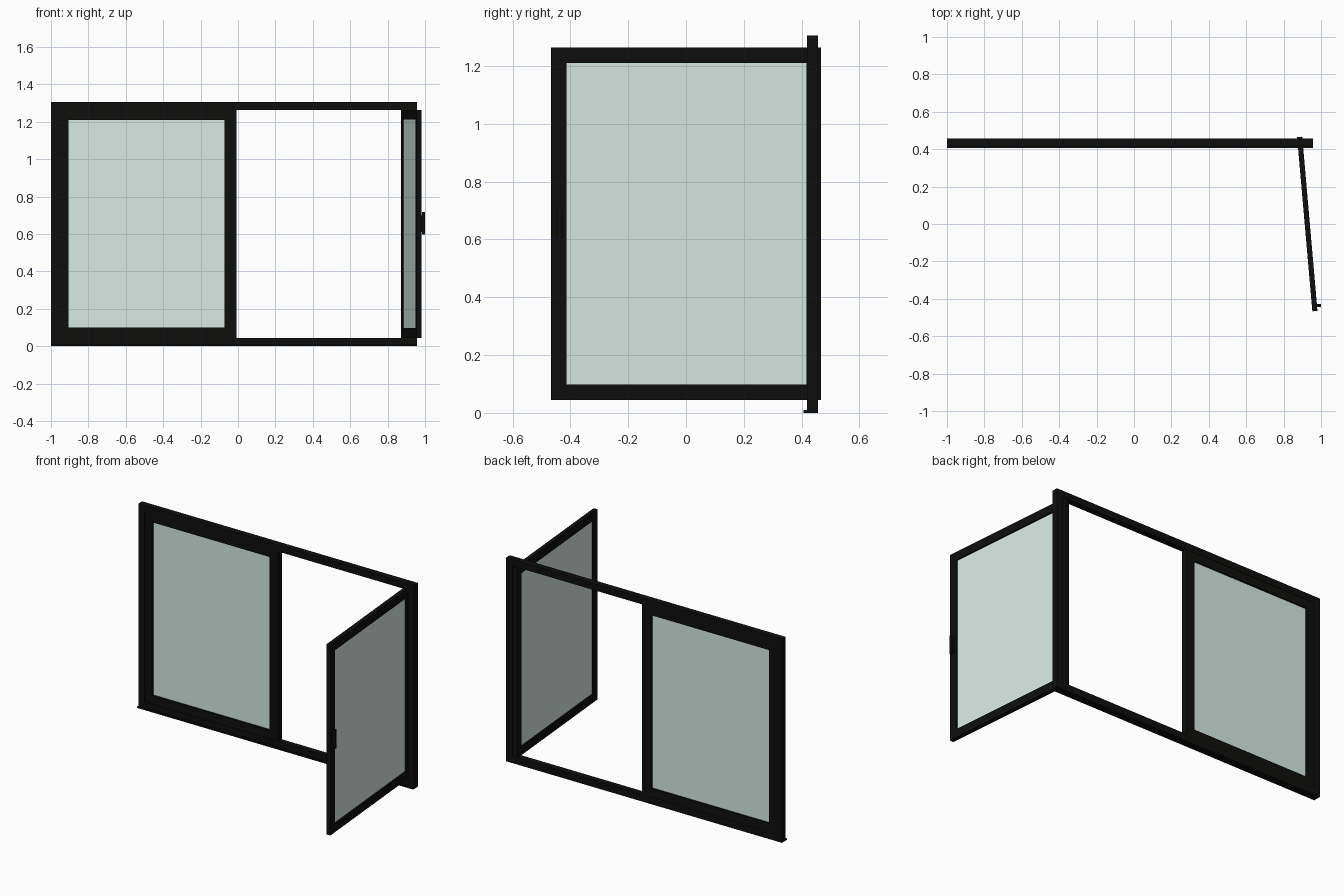
import bpy
from math import radians
from mathutils import Matrix

if "Cube" in bpy.data.objects:
    bpy.data.objects.remove(bpy.data.objects["Cube"])


def material(name, color):
    m = bpy.data.materials.new(name)
    m.diffuse_color = color
    m.use_nodes = True
    m.node_tree.nodes["Principled BSDF"].inputs["Base Color"].default_value = m.diffuse_color
    return m


BLACK = material("black_metal", (0.0045, 0.0045, 0.0043, 1))
GLASS = material("tinted_glass", (0.68, 0.82, 0.765, 0.5))


def box(name, x, y, z, mat=BLACK, matrix=None):
    """Box from (min, max) pairs, optionally moved by a matrix."""
    bpy.ops.mesh.primitive_cube_add(size=1)
    o = bpy.context.object
    o.name = name
    t = Matrix.Translation([(a + b) / 2 for a, b in (x, y, z)])
    s = Matrix.Diagonal([b - a for a, b in (x, y, z)] + [1])
    o.data.transform(t @ s)
    if matrix:
        o.matrix_world = matrix
    o.data.materials.append(mat)
    return o


def panel(name, x, y, z, left, right, rail, matrix=None):
    """Stiles, rails and a thin pane set in the middle of the depth."""
    ix = (x[0] + left, x[1] - right)
    mid = (y[0] + y[1]) / 2
    box(name + "_left_stile", (x[0], ix[0]), y, z, BLACK, matrix)
    box(name + "_right_stile", (ix[1], x[1]), y, z, BLACK, matrix)
    box(name + "_bottom_rail", ix, y, (z[0], z[0] + rail), BLACK, matrix)
    box(name + "_top_rail", ix, y, (z[1] - rail, z[1]), BLACK, matrix)
    box(name + "_glass", ix, (mid - 0.004, mid + 0.004),
        (z[0] + rail, z[1] - rail), GLASS, matrix)


# Outer frame
Y = (0.418, 0.457)
TOP, LOW, HIGH = 1.306, 0.045, 1.264
box("left_jamb", (-1, -0.955), Y, (0, TOP))
box("right_jamb", (0.912, 0.957), Y, (0, TOP))
box("frame_head", (-0.955, 0.912), Y, (HIGH, TOP))
box("frame_sill", (-0.955, 0.912), Y, (0, LOW))
box("sill_lip", (-1, 0.957), (0.407, 0.418), (0, 0.01))
box("mullion", (-0.035, -0.008), Y, (LOW, HIGH))

# Fixed light on the left
panel("fixed_sash", (-0.955, -0.035), (0.423, 0.454), (LOW, HIGH), 0.05, 0.036, 0.054)

# Open casement: built along x about its centre, then swung to 85 degrees
swing = Matrix.Translation((0.9265, 0, 0)) @ Matrix.Rotation(radians(-85), 4, 'Z')
L, T = 0.935 / 2, 0.0275 / 2
panel("open_sash", (-L, L), (-T, T), (LOW, HIGH), 0.05, 0.052, 0.053, swing)

# Handle near the free edge
box("handle_base", (0.97, 0.99), (-0.443, -0.427), (0.61, 0.70))
box("handle_lever", (0.985, 1.0), (-0.445, -0.429), (0.597, 0.718))
